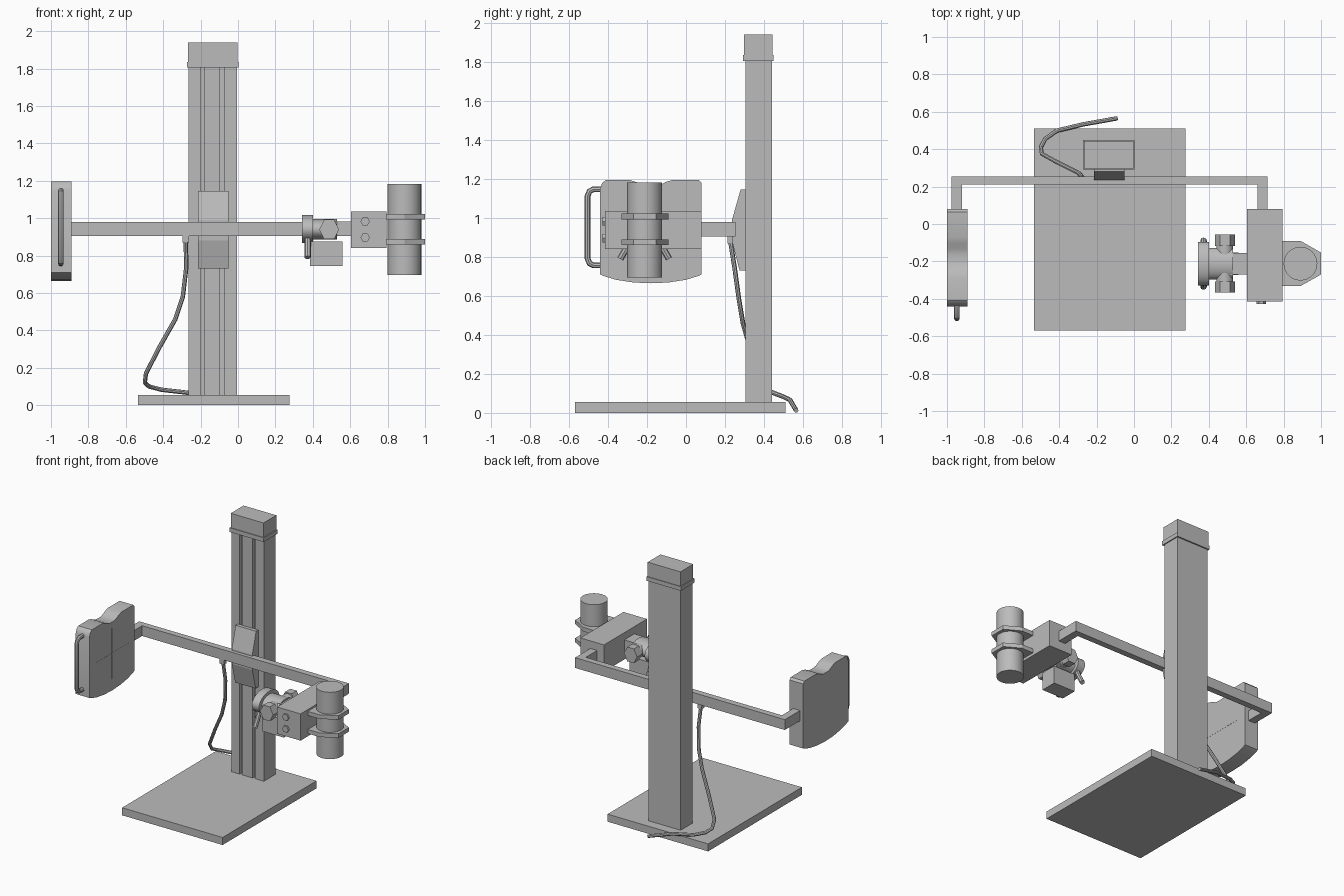
import bpy, bmesh, math
from mathutils import Vector

cube = bpy.data.objects.get("Cube")
if cube:
    bpy.data.objects.remove(cube, do_unlink=True)

grey = bpy.data.materials.new("mid grey")
grey.use_nodes = True
colour = (0.5, 0.5, 0.5, 1)
grey.diffuse_color = colour
grey.node_tree.nodes["Principled BSDF"].inputs["Base Color"].default_value = colour


def finish(name, bm, smooth=False):
    bmesh.ops.recalc_face_normals(bm, faces=bm.faces)
    mesh = bpy.data.meshes.new(name)
    bm.to_mesh(mesh)
    bm.free()
    obj = bpy.data.objects.new(name, mesh)
    bpy.context.collection.objects.link(obj)
    mesh.materials.append(grey)
    if smooth:
        bpy.ops.object.select_all(action='DESELECT')
        obj.select_set(True)
        bpy.context.view_layer.objects.active = obj
        bpy.ops.object.shade_smooth_by_angle(angle=math.radians(35))
    return obj


def prism(name, profile, axis, lo, hi, smooth=False):
    """Extrude a 2D profile along an axis; the other axes keep their order."""
    def place(p, d):
        v = list(p)
        v.insert("xyz".index(axis), d)
        return v
    bm = bmesh.new()
    face = bm.faces.new([bm.verts.new(place(p, lo)) for p in profile])
    top = bmesh.ops.extrude_face_region(bm, geom=[face])["geom"]
    move = Vector(place((0, 0), hi - lo))
    bmesh.ops.translate(bm, vec=move, verts=[v for v in top if isinstance(v, bmesh.types.BMVert)])
    return finish(name, bm, smooth)


def box(name, x, y, z):
    return prism(name, [(x[0], y[0]), (x[1], y[0]), (x[1], y[1]), (x[0], y[1])], "z", *z)


def disc(name, centre, radii, axis, lo, hi, sides=32):
    ring = [(centre[0] + radii[0] * math.cos(math.tau * i / sides),
             centre[1] + radii[1] * math.sin(math.tau * i / sides)) for i in range(sides)]
    return prism(name, ring, axis, lo, hi, sides > 8)


def tube(name, points, radius):
    """Sweep a round section along a path and turn it into a mesh."""
    curve = bpy.data.curves.new(name, 'CURVE')
    curve.dimensions = '3D'
    curve.bevel_depth = radius
    curve.bevel_resolution = 2
    curve.use_fill_caps = True
    spline = curve.splines.new('POLY')
    spline.points.add(len(points) - 1)
    for point, co in zip(spline.points, points):
        point.co = (*co, 1)
    temp = bpy.data.objects.new(name + "_path", curve)
    bpy.context.collection.objects.link(temp)
    bpy.context.view_layer.update()
    mesh = bpy.data.meshes.new_from_object(temp.evaluated_get(bpy.context.evaluated_depsgraph_get()))
    bpy.data.objects.remove(temp, do_unlink=True)
    bm = bmesh.new()
    bm.from_mesh(mesh)
    bpy.data.meshes.remove(mesh)
    return finish(name, bm, True)


# Base and grooved column with its cap
box("base_plate", (-0.535, 0.275), (-0.57, 0.51), (0, 0.055))
left, right, front, back, groove = -0.265, -0.005, 0.305, 0.44, 0.335
section = [(left, back), (left, front)]
for a, b in ((-0.2, -0.18), (-0.095, -0.075)):
    section += [(a, front), (a, groove), (b, groove), (b, front)]
section += [(right, front), (right, back)]
prism("column", section, "z", 0.055, 1.81)
box("column_cap_lip", (-0.273, 0.003), (0.292, 0.45), (1.805, 1.835))
box("column_cap", (-0.267, -0.003), (0.298, 0.445), (1.835, 1.94))

# Carriage and bent arm
prism("carriage", [(0.31, 0.73), (0.275, 0.73), (0.236, 0.88), (0.236, 0.99),
                   (0.28, 1.145), (0.31, 1.145)], "x", -0.215, -0.05)
prism("arm", [(-0.975, 0.07), (-0.92, 0.07), (-0.92, 0.21), (0.66, 0.21), (0.66, 0.07),
              (0.715, 0.07), (0.715, 0.255), (-0.975, 0.255)], "z", 0.905, 0.98)

# Detector panel with a dipped top, bowed bottom and alignment lines
outline = [(-0.44, 0.71), (-0.425, 0.703), (-0.36, 0.683), (-0.27, 0.669), (-0.18, 0.665),
           (-0.09, 0.669), (0.0, 0.683), (0.065, 0.703), (0.08, 0.71),
           (0.08, 1.18), (0.065, 1.195), (-0.07, 1.195), (-0.105, 1.184), (-0.135, 1.168),
           (-0.16, 1.163), (-0.2, 1.163), (-0.225, 1.168), (-0.255, 1.184), (-0.29, 1.195),
           (-0.41, 1.195), (-0.43, 1.18), (-0.44, 1.15)]
prism("detector_panel", outline, "x", -1.0, -0.89, True)
box("panel_line_vertical", (-0.891, -0.889), (-0.183, -0.177), (0.75, 1.12))
box("panel_line_horizontal", (-0.891, -0.889), (-0.37, 0.01), (0.932, 0.938))
half = [(-0.43, 0.195), (-0.475, 0.195), (-0.495, 0.185), (-0.505, 0.16)]
path = half + [(y, -d) for y, d in reversed(half)]
tube("panel_handle", [(-0.947, y, 0.952 + d) for y, d in path], 0.015)

# Tube head: housing box, bolts, cylinder and clamps
box("head_box", (0.605, 0.795), (-0.415, 0.08), (0.84, 1.035))
for z in (0.897, 0.983):
    disc("head_bolt", (0.68, z), (0.025, 0.025), "y", -0.428, -0.41, 6)
disc("xray_tube", (0.89, -0.212), (0.09, 0.09), "z", 0.695, 1.182)
clamp = [(0.79, -0.332), (0.89, -0.332), (1.0, -0.27), (1.0, -0.153), (0.89, -0.09), (0.79, -0.09)]
for z in (0.86, 0.992):
    prism("tube_clamp", clamp, "z", z, z + 0.03)

# Collimator: neck, cross shaft with hexagonal ends, front flange and grips
mid = -0.212
box("collimator_neck", (0.5, 0.61), (mid - 0.058, mid + 0.058), (0.905, 0.982))
disc("cross_shaft", (0.485, 0.94), (0.045, 0.045), "y", mid - 0.11, mid + 0.11)
disc("shaft_hub", (mid, 0.94), (0.085, 0.055), "x", 0.39, 0.53)
disc("flange", (mid, 0.942), (0.117, 0.075), "x", 0.342, 0.4)
for side in (-1, 1):
    ends = sorted((mid + side * 0.095, mid + side * 0.155))
    disc("shaft_end", (0.487, 0.94), (0.053, 0.06), "y", *ends, 6)
    tube("flange_grip", [(0.372, mid + side * r, z) for r, z in
                         ((0.07, 0.9), (0.085, 0.86), (0.125, 0.79))], 0.017)
box("collimator_box", (0.385, 0.56), (mid - 0.06, mid + 0.06), (0.745, 0.875))

# Power cable and its connector
box("cable_connector", (-0.297, -0.263), (0.213, 0.245), (0.87, 0.906))
tube("power_cable", [(-0.28, 0.228, 0.88), (-0.276, 0.25, 0.74), (-0.295, 0.272, 0.58),
                     (-0.335, 0.292, 0.46), (-0.42, 0.335, 0.31), (-0.492, 0.375, 0.17),
                     (-0.498, 0.41, 0.12), (-0.475, 0.455, 0.1), (-0.41, 0.5, 0.083),
                     (-0.27, 0.533, 0.067), (-0.09, 0.565, 0.013)], 0.012)
